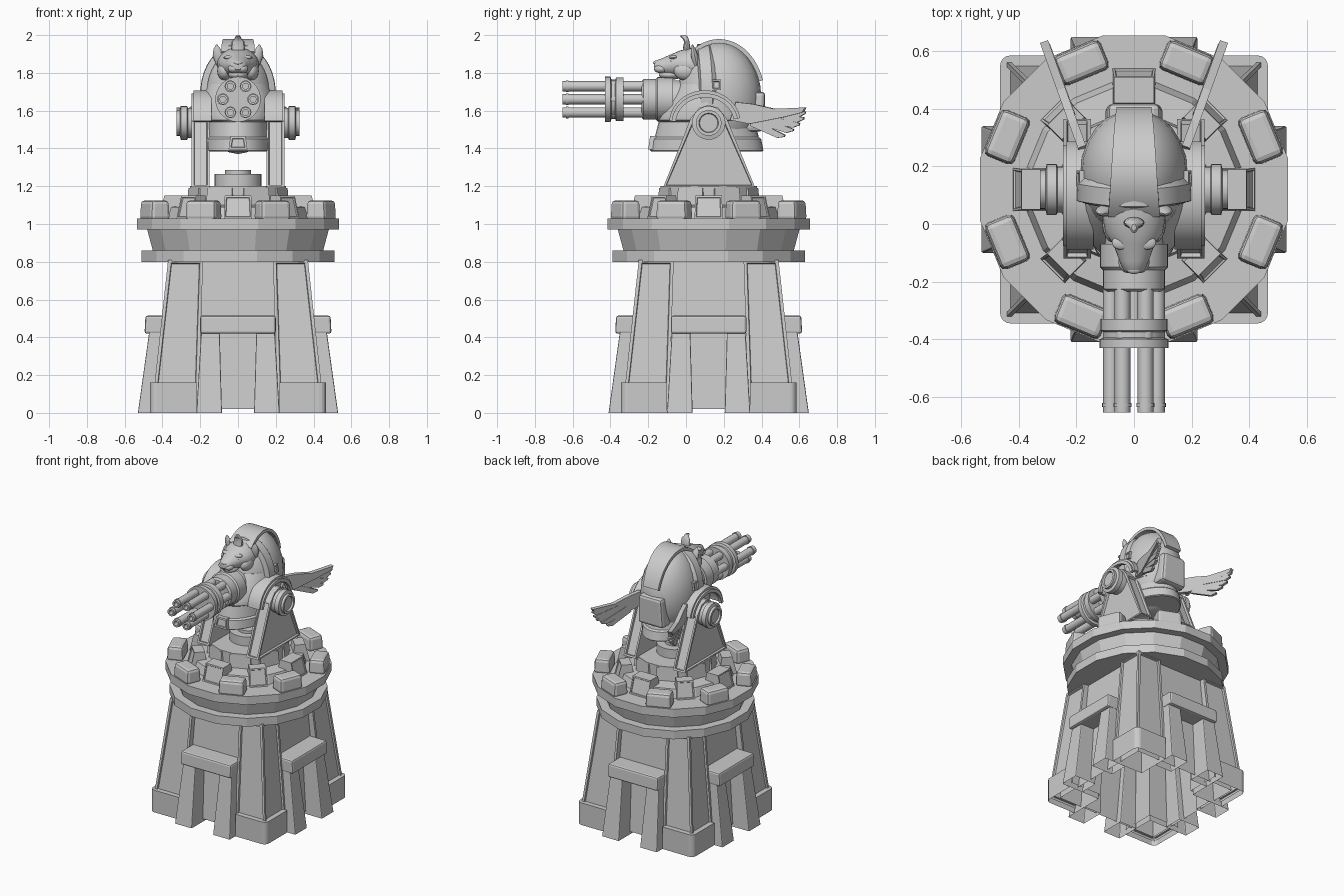
import bpy, bmesh, math
from math import sin, cos, pi, radians
from mathutils import Matrix, Vector

if "Cube" in bpy.data.objects:
    bpy.data.objects.remove(bpy.data.objects["Cube"])

stone = bpy.data.materials.new("plain grey")
stone.use_nodes = True
stone.diffuse_color = (0.6, 0.6, 0.6, 1)
stone.node_tree.nodes["Principled BSDF"].inputs["Base Color"].default_value = (0.6, 0.6, 0.6, 1)

AXIS = Matrix.Translation((0, 0.12, 0))          # tower axis
ALONG_X = Matrix.Rotation(pi / 2, 4, 'Y')
FORWARD = Matrix.Rotation(pi / 2, 4, 'X')


def turn(degrees):
    return AXIS @ Matrix.Rotation(radians(degrees), 4, 'Z')


def side(s):
    return Matrix.Diagonal((s, 1, 1, 1))


def loft(name, rings, matrix=Matrix(), caps=(True, True), bevel=0, panel=None, smooth=False):
    """Skin a list of point rings; panel = (rule, margin, depth) insets matching faces."""
    bm = bmesh.new()
    loops = [[bm.verts.new(p) for p in ring] for ring in rings]
    n = len(loops[0])
    for a, b in zip(loops, loops[1:]):
        for i in range(n):
            j = (i + 1) % n
            bm.faces.new((a[i], a[j], b[j], b[i]))
    for loop, closed in zip((loops[0], loops[-1]), caps):
        if closed:
            bm.faces.new(loop)
    bmesh.ops.remove_doubles(bm, verts=bm.verts, dist=0.0001)
    bmesh.ops.recalc_face_normals(bm, faces=bm.faces)
    if panel:
        faces = [f for f in bm.faces if panel[0](f.normal)]
        bmesh.ops.inset_individual(bm, faces=faces, thickness=panel[1])
        bmesh.ops.inset_individual(bm, faces=faces, thickness=0.004, depth=panel[2])
    bm.transform(matrix)
    if matrix.determinant() < 0:
        bmesh.ops.reverse_faces(bm, faces=bm.faces)
    mesh = bpy.data.meshes.new(name)
    bm.to_mesh(mesh)
    bm.free()
    mesh.materials.append(stone)
    ob = bpy.data.objects.new(name, mesh)
    bpy.context.collection.objects.link(ob)
    if bevel:
        mod = ob.modifiers.new("soft edges", 'BEVEL')
        mod.width, mod.segments, mod.limit_method = bevel, 2, 'ANGLE'
    if smooth:
        bpy.ops.object.select_all(action='DESELECT')
        ob.select_set(True)
        bpy.context.view_layer.objects.active = ob
        bpy.ops.object.shade_smooth_by_angle(angle=radians(35))


def rect(x0, x1, y0, y1, z):
    return [(x0, y0, z), (x1, y0, z), (x1, y1, z), (x0, y1, z)]


def block(name, low, high, z0, z1, matrix=Matrix(), **options):
    loft(name, [rect(*low, z0), rect(*high, z1)], matrix, **options)


def oval(cy, z, rx, ry, n=32, phase=0.0):
    return [(rx * sin(2 * pi * (i + phase) / n), cy - ry * cos(2 * pi * (i + phase) / n), z) for i in range(n)]


def lathe(name, profile, matrix=Matrix(), n=24, phase=0.0, smooth=True):
    loft(name, [oval(0, z, r, r, n, phase) for r, z in profile], matrix, smooth=smooth)


def ball(name, center, size):
    arc = [(sin(pi * i / 12), -cos(pi * i / 12)) for i in range(13)]
    lathe(name, arc, Matrix.Translation(center) @ Matrix.Diagonal((*size, 1)))


def arch(name, x0, x1, center, ry, rz, thick, start, end, matrix=Matrix(), flare=0.0, steps=20):
    """Curved band running over the top, angles measured from the front."""
    rings = []
    for i in range(steps + 1):
        a = radians(start + (end - start) * i / steps)
        w = 1 + flare * (1 - i / steps)
        rings.append([(x * w, center[0] - (ry + t) * cos(a), center[1] + (rz + t) * sin(a))
                      for x, t in ((x0, 0), (x1, 0), (x1, thick), (x0, thick))])
    loft(name, rings, matrix, smooth=True)


# Tower walls, corner legs, plinths and buttresses
OPEN = (False, True)
W, T = 0.40, 0.335
block("tower_wall", (-W, W, -W, W), (-T, T, -T, T), 0.02, 0.82, AXIS, caps=OPEN)
corner = [(0.22, -0.22), (0.22, -0.465)]
corner += [(0.43 + 0.035 * sin(a * pi / 8), -0.43 - 0.035 * cos(a * pi / 8)) for a in range(5)] + [(0.465, -0.22)]
for k in range(4):
    m = turn(90 * k)
    block("corner_leg", (0.21, 0.455, -0.455, -0.21), (0.185, 0.37, -0.37, -0.185), 0.03, 0.81, m, caps=OPEN,
          panel=(lambda n: n.z < 0.5 and (n.x > 0.5 or n.y < -0.5), 0.024, -0.012))
    loft("corner_plinth", [[(x, y, z) for x, y in corner] for z in (0, 0.16)], m, caps=OPEN)
    for s in (-1, 1):
        block("buttress", (0.085, 0.22, -0.53, -0.36), (0.097, 0.195, -0.47, -0.33), 0, 0.43, m @ side(s),
              caps=OPEN, bevel=0.006)
    block("buttress_cap", (-0.2, 0.2, -0.495, -0.34), (-0.2, 0.2, -0.49, -0.34), 0.42, 0.515, m, bevel=0.012)

# Round parapet and inner drum
lathe("parapet", [(0.36, 0.80), (0.52, 0.80), (0.52, 0.86), (0.46, 0.86), (0.49, 0.97), (0.546, 0.97),
                  (0.546, 1.03), (0.38, 1.03), (0.36, 1.09), (0.26, 1.10), (0.26, 1.20), (0, 1.20)],
      AXIS, n=16, phase=0.5, smooth=False)
outward = lambda n: n.y < -0.5
for k in range(8):
    block("outer_merlon", (-0.088, 0.088, -0.533, -0.42), (-0.084, 0.084, -0.528, -0.425), 1.02, 1.125,
          turn(45 * k + 22.5), bevel=0.02)
    w, r = (0.07, 0.42) if k % 2 == 0 else (0.055, 0.40)
    block("inner_stone", (-w - 0.005, w + 0.005, -r, -0.28), (-w, w, 0.03 - r, -0.3), 1.03, 1.15,
          turn(45 * k), panel=(outward, 0.012, -0.006))
    block("drum_tile", (-0.075, 0.075, -0.262, -0.2), (-0.07, 0.07, -0.255, -0.2), 1.1, 1.19, turn(45 * k + 22.5))
lathe("turntable", [(0.125, 1.2), (0.125, 1.265), (0.07, 1.265), (0.07, 1.285), (0, 1.285)], AXIS)

# Side supports and axles
outline = [(-0.12, 1.195), (0.365, 1.195), (0.215, 1.56), (0.17, 1.615), (0.12, 1.63), (0.07, 1.615), (0.025, 1.56)]
for s in (-1, 1):
    loft("support", [[(x, y, z) for y, z in outline] for x in (0.15, 0.245)], side(s),
         panel=(lambda n: n.x > 0.5 or abs(n.y) > 0.85, 0.018, -0.015))
    lathe("axle", [(0.08, 0.12), (0.08, 0.265), (0.089, 0.27), (0.089, 0.303), (0.068, 0.308), (0.068, 0.326),
                   (0.052, 0.326), (0.048, 0.314), (0, 0.314)],
          side(s) @ Matrix.Translation((0, 0.12, 1.535)) @ ALONG_X)

# Bell shaped body
loft("body", [oval(0.11, z, rx, ry) for z, rx, ry in
              ((1.385, 0.175, 0.295), (1.39, 0.182, 0.30), (1.45, 0.182, 0.288), (1.46, 0.17, 0.275),
               (1.54, 0.165, 0.255), (1.55, 0.195, 0.262), (1.58, 0.2, 0.26), (1.66, 0.195, 0.2),
               (1.74, 0.16, 0.15))], smooth=True)
block("belt_plate", (-0.05, 0.05, -0.2, -0.1), (-0.04, 0.04, -0.19, -0.1), 1.395, 1.465,
      panel=(outward, 0.016, -0.008))
block("back_plate", (-0.1, 0.1, 0.3, 0.412), (-0.09, 0.09, 0.3, 0.42), 1.49, 1.7, bevel=0.02)

# Rounded hood with crest and brim, shoulder guards
ball("hood", (0, 0.175, 1.665), (0.187, 0.225, 0.295))
arch("crest", -0.06, 0.06, (0.175, 1.665), 0.222, 0.292, 0.022, 52, 162, flare=0.5)
brim = []
for i in range(25):
    a = pi * (i / 24 * 1.24 - 0.12)
    brim.append([((0.19 + t) * cos(a), 0.09 + d + 0.02 * cos(a) ** 2, 1.69 + (0.255 + t) * sin(a))
                 for t, d in ((-0.025, -0.04), (0.008, -0.03), (0.01, 0.03), (-0.025, 0.07))])
loft("hood_brim", brim, smooth=True)
for s in (-1, 1):
    arch("shoulder_guard", 0.14, 0.235, (0.1, 1.53), 0.17, 0.158, 0.02, 5, 170, side(s))
    arch("shoulder_rim", 0.225, 0.247, (0.1, 1.53), 0.155, 0.14, 0.022, 5, 170, side(s))
    block("hood_clasp", (0.17, 0.2, 0.13, 0.185), (0.165, 0.19, 0.13, 0.185), 1.71, 1.765, side(s),
          panel=(lambda n: n.x > 0.5, 0.012, -0.006))

# Lion head
loft("lion_head", [[(p[0], y, cz + p[1]) for p in oval(0, 0, rx, rz, 24)] for y, cz, rx, rz in
                   ((0.14, 1.84, 0.1, 0.1), (0.03, 1.845, 0.11, 0.088), (-0.03, 1.845, 0.1, 0.074),
                    (-0.07, 1.842, 0.072, 0.06), (-0.13, 1.836, 0.05, 0.04), (-0.16, 1.835, 0.036, 0.03),
                    (-0.17, 1.835, 0.02, 0.018))], smooth=True)
ball("jaw", (0, -0.08, 1.79), (0.052, 0.064, 0.026))
ball("nose", (0, -0.158, 1.853), (0.024, 0.016, 0.012))
for s in (-1, 1):
    ball("muzzle", (s * 0.022, -0.132, 1.822), (0.032, 0.038, 0.024))
    ball("cheek", (s * 0.07, 0.0, 1.81), (0.04, 0.065, 0.05))
    ball("brow", (s * 0.045, -0.065, 1.882), (0.032, 0.024, 0.011))
    ball("eye", (s * 0.05, -0.078, 1.862), (0.014, 0.012, 0.007))
    ear = [(0.034, 0.02, -0.03, 0.08), (0.034, 0.02, 0.02, 0.1), (0.02, 0.012, 0.055, 0.11), (0.003, 0.003, 0.08, 0.113)]
    loft("ear", [[(cx + p[0], p[1], p[2]) for p in oval(0.05 - 0.2 * h, 1.87 + h, rx, ry, 12)]
                 for rx, ry, h, cx in ear], side(s), smooth=True)
loft("serpent_crest", [oval(cy, z, rx, ry, 12) for cy, z, rx, ry in
                       ((0, 1.89, 0.024, 0.02), (0.004, 1.93, 0.036, 0.02), (0.004, 1.965, 0.034, 0.014),
                        (-0.002, 1.98, 0.02, 0.016), (-0.012, 1.993, 0.013, 0.02), (-0.012, 2.0, 0.008, 0.012))],
     smooth=True)

# Rotary gun
gun = Matrix.Translation((0, 0, 1.66)) @ FORWARD
lathe("gun_collar", [(0.1, -0.02), (0.1, 0.07), (0.118, 0.07), (0.118, 0.15), (0.108, 0.16), (0.108, 0.225),
                     (0.095, 0.235), (0, 0.235)], gun, n=32)
lathe("barrel_clamp", [(0, 0.33), (0.116, 0.33), (0.116, 0.37), (0.104, 0.375), (0.104, 0.395), (0.12, 0.4),
                       (0.12, 0.43), (0, 0.43)], gun, n=32)
lathe("gun_spindle", [(0.025, 0.2), (0.025, 0.43), (0, 0.43)], gun, n=12)
for k in range(6):
    spot = Matrix.Translation((0.08 * cos(k * pi / 3), 0.08 * sin(k * pi / 3), 0))
    lathe("barrel", [(0.027, 0.2), (0.027, 0.622), (0.031, 0.622), (0.031, 0.636), (0.027, 0.636), (0.027, 0.655),
                     (0.016, 0.655), (0.016, 0.61), (0, 0.61)], gun @ spot, n=16)


# Swept wings
def plate(name, points, s, lift=0.0, thick=0.018):
    def place(y, z, t):
        return (0.17 + 0.36 * (y - 0.25) + t, y - 0.36 * t, z)
    loft(name, [[place(y, z, lift + t) for y, z in points] for t in (-thick / 2, thick / 2)], side(s))


for s in (-1, 1):
    plate("wing_arm", [(0.24, 1.55), (0.27, 1.645), (0.36, 1.635), (0.47, 1.61), (0.55, 1.613), (0.635, 1.617),
                       (0.62, 1.59), (0.52, 1.565), (0.42, 1.545), (0.34, 1.53)], s, 0.004, 0.028)
    for i in range(5):
        root = Vector((0.47 - 0.03 * i, 1.585 - 0.012 * i))
        tip = Vector((0.632 - 0.004 * i - 0.006 * i * i, 1.585 - 0.031 * i))
        along = (tip - root).normalized()
        across = Vector((-along.y, along.x)) * 0.019
        plate("feather", [root - across, tip - along * 0.03 - across, tip, tip + across * 0.6,
                          root + across], s, -0.003 * (i % 2))
